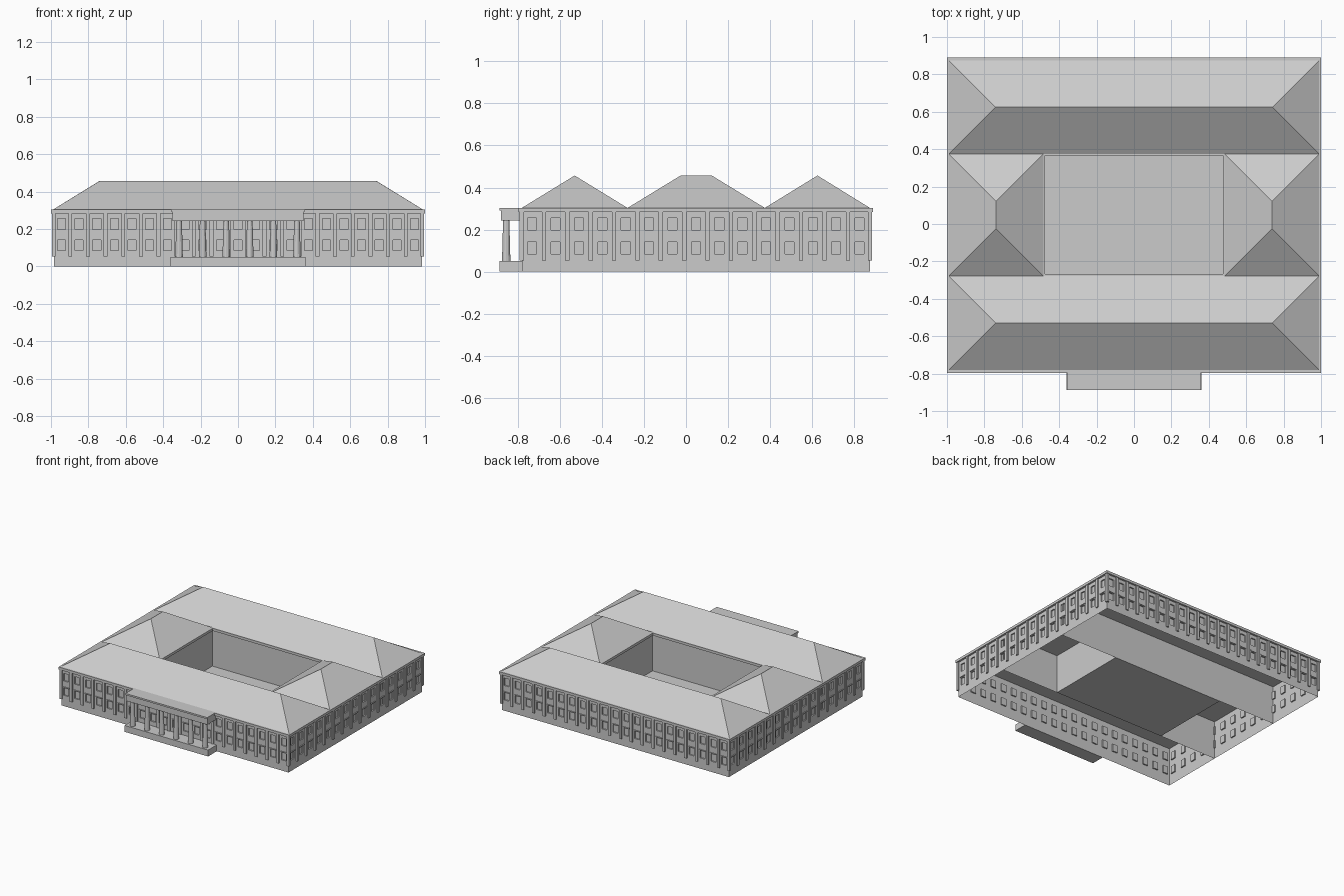
import bpy, bmesh
from math import pi
from mathutils import Matrix, Vector

if "Cube" in bpy.data.objects:
    bpy.data.objects.remove(bpy.data.objects["Cube"])

stone = bpy.data.materials.new("grey stone")
stone.use_nodes = True
GREY = (0.6, 0.6, 0.6, 1)
stone.diffuse_color = GREY
stone.node_tree.nodes["Principled BSDF"].inputs["Base Color"].default_value = GREY

# Main dimensions
HX, HY, YC = 0.985, 0.828, 0.047      # outer wall half sizes and centre
COURT_X, COURT_S, COURT_N = 0.485, -0.278, 0.375
EAVE, RIDGE = 0.303, 0.457


def finish(bm, name, matrix=None):
    if matrix:
        bm.transform(matrix)
    mesh = bpy.data.meshes.new(name)
    bm.to_mesh(mesh)
    bm.free()
    mesh.materials.append(stone)
    obj = bpy.data.objects.new(name, mesh)
    bpy.context.scene.collection.objects.link(obj)
    return obj


def add_box(bm, x, y, z):
    """Box spanning the given (low, high) ranges."""
    spans = (x, y, z)
    mid = Vector([(a + b) / 2 for a, b in spans])
    size = [b - a for a, b in spans]
    bmesh.ops.create_cube(bm, size=1, matrix=Matrix.Translation(mid) @ Matrix.Diagonal((*size, 1)))


def box(name, x, y, z):
    bm = bmesh.new()
    add_box(bm, x, y, z)
    return finish(bm, name)


def sheet(name, corners):
    bm = bmesh.new()
    bm.faces.new([bm.verts.new(c) for c in corners])
    return finish(bm, name)


def facade(side, half, distance, count, step, angle):
    """Thin wall with recessed windows, pilasters and sills, facing -y before turning."""
    place = Matrix.Translation((0, YC, 0)) @ Matrix.Rotation(angle, 4, "Z")
    centres = [(i - (count - 1) / 2) * step for i in range(count)]
    us = [-half] + [c + s for c in centres for s in (-0.0215, 0.0215)] + [half]
    zs = [0, 0.084, 0.142, 0.197, 0.256, EAVE]

    bm = bmesh.new()
    grid = [[bm.verts.new((u, -distance, z)) for z in zs] for u in us]
    windows = []
    for i in range(len(us) - 1):
        for j in range(len(zs) - 1):
            f = bm.faces.new((grid[i][j], grid[i + 1][j], grid[i + 1][j + 1], grid[i][j + 1]))
            if i % 2 and j % 2:
                windows.append(f)
    panes = bmesh.ops.extrude_discrete_faces(bm, faces=windows)["faces"]
    for f in panes:
        bmesh.ops.translate(bm, verts=f.verts, vec=(0, 0.01, 0))
    finish(bm, side + "_wall", place)

    # Pilasters between the bays
    bm = bmesh.new()
    for i in range(count + 1):
        u = max(-half, min(half, (i - count / 2) * step))
        add_box(bm, (u - 0.01, u + 0.01), (-distance - 0.01, -distance), (0.053, 0.283))
    finish(bm, side + "_pilasters", place)

    # Ledges above the lower windows
    bm = bmesh.new()
    for c in centres:
        add_box(bm, (c - 0.026, c + 0.026), (-distance - 0.006, -distance), (0.145, 0.152))
    finish(bm, side + "_window_ledges", place)

    # Cornice
    bm = bmesh.new()
    add_box(bm, (-half - 0.015, half + 0.015), (-distance - 0.015, -distance), (0.283, EAVE))
    finish(bm, side + "_cornice", place)


facade("front", HX, HY, 21, 0.0944, 0)
facade("left", HY, HX, 15, 0.1112, pi / 2)
facade("back", HX, HY, 21, 0.0944, pi)
facade("right", HY, HX, 15, 0.1112, -pi / 2)


def hip_roof(name, x0, x1, y0, y1):
    """Hipped roof with its ridge along the longer direction and a flat ceiling."""
    bm = bmesh.new()
    base = [bm.verts.new(c + (EAVE,)) for c in ((x0, y0), (x1, y0), (x1, y1), (x0, y1))]
    w, d = x1 - x0, y1 - y0
    r = min(w, d) / 2
    if w > d:
        a = bm.verts.new((x0 + r, y0 + r, RIDGE))
        b = bm.verts.new((x1 - r, y0 + r, RIDGE))
    else:
        base = base[1:] + base[:1]
        a = bm.verts.new((x0 + r, y0 + r, RIDGE))
        b = bm.verts.new((x0 + r, y1 - r, RIDGE))
    p, q, s, t = base
    for f in ((p, q, b, a), (q, s, b), (s, t, a, b), (t, p, a), (t, s, q, p)):
        bm.faces.new(f)
    bmesh.ops.recalc_face_normals(bm, faces=bm.faces)
    finish(bm, name)


EDGE = 0.99
hip_roof("front_roof", -EDGE, EDGE, YC - HY, COURT_S)
hip_roof("back_roof", -EDGE, EDGE, COURT_N, YC + HY)
hip_roof("left_roof", COURT_X, EDGE, COURT_S, COURT_N)
hip_roof("right_roof", -EDGE, -COURT_X, COURT_S, COURT_N)

# Inner walls and courtyard
for name, y in (("front_inner_wall", COURT_S), ("back_inner_wall", COURT_N)):
    sheet(name, [(-HX, y, 0), (HX, y, 0), (HX, y, EAVE), (-HX, y, EAVE)])
for name, x in (("left_court_wall", COURT_X), ("right_court_wall", -COURT_X)):
    sheet(name, [(x, COURT_S, 0), (x, COURT_N, 0), (x, COURT_N, EAVE), (x, COURT_S, EAVE)])
sheet("courtyard_floor", [(-COURT_X, COURT_S, 0), (COURT_X, COURT_S, 0),
                          (COURT_X, COURT_N, 0), (-COURT_X, COURT_N, 0)])

# Cornice around the courtyard
bm = bmesh.new()
RIM = (0.283, EAVE)
for x in (-COURT_X, COURT_X - 0.01):
    add_box(bm, (x, x + 0.01), (COURT_S, COURT_N), RIM)
for y in (COURT_S, COURT_N - 0.01):
    add_box(bm, (-COURT_X, COURT_X), (y, y + 0.01), RIM)
finish(bm, "courtyard_cornice")

# Entrance porch
FRONT = YC - HY
box("porch_base", (-0.362, 0.362), (-0.888, FRONT), (0, 0.05))
box("porch_roof", (-0.35, 0.35), (-0.88, FRONT), (0.242, 0.29))
box("porch_roof_edge", (-0.355, 0.355), (-0.888, FRONT), (0.29, EAVE))

bm = bmesh.new()
for i in range(6):
    x, y = (i - 2.5) * 0.126, -0.855
    bmesh.ops.create_cone(bm, cap_ends=True, segments=12, radius1=0.02, radius2=0.015,
                          depth=0.192, matrix=Matrix.Translation((x, y, 0.146)))
finish(bm, "porch_columns")
